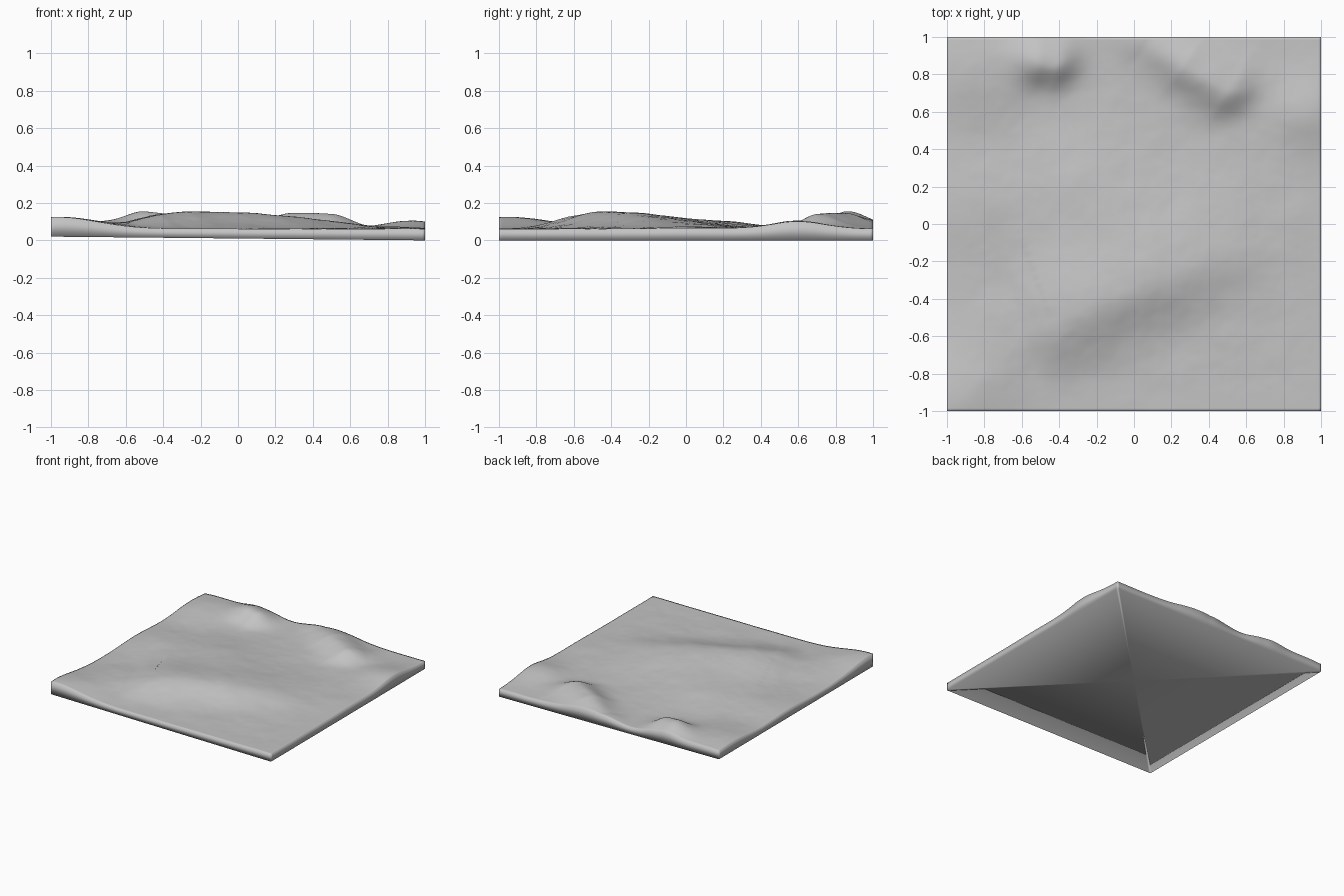
import bpy
import bmesh
import math
from mathutils import Vector, noise

old = bpy.data.objects.get("Cube")
if old:
    bpy.data.objects.remove(old, do_unlink=True)

GROUND = 0.062
CELLS = 130
STEEP = Vector((0.5, -0.85)).normalized()  # side on which the hills fall away fastest

# Each hill: crest points (x, y, height above ground), gentle width, steep width
HILLS = [
    # long central ridge
    ([(-0.6, -0.58, 0.03), (-0.43, -0.53, 0.075), (-0.28, -0.46, 0.092),
      (0.05, -0.3, 0.085), (0.35, -0.2, 0.06), (0.72, -0.05, 0.012)], 0.4, 0.23),
    # back ridge
    ([(0.08, 0.98, 0.04), (0.27, 0.85, 0.085), (0.5, 0.71, 0.078)], 0.2, 0.115),
    # small steep knoll
    ([(-0.49, 0.86, 0.085), (-0.42, 0.85, 0.08)], 0.17, 0.1),
    # corner rises and low swells
    ([(-0.97, -0.96, 0.062)], 0.3, 0.3),
    ([(-0.85, 0.8, 0.042)], 0.32, 0.26),
    ([(0.93, 0.6, 0.043)], 0.2, 0.2),
    ([(-0.85, 0.1, 0.03), (-0.25, 0.2, 0.032)], 0.28, 0.28),
]


def nearest_on_crest(p, crest):
    """Closest crest point: returns offset from it and its height."""
    best = (p - Vector(crest[0][:2]), crest[0][2])
    for a, b in zip(crest, crest[1:]):
        start, run = Vector(a[:2]), Vector(b[:2]) - Vector(a[:2])
        t = min(1, max(0, (p - start).dot(run) / run.length_squared))
        off = p - start - run * t
        if off.length < best[0].length:
            best = (off, a[2] + (b[2] - a[2]) * t)
    return best


def height(x, y):
    p = Vector((x, y))
    z = GROUND
    for crest, gentle, steep in HILLS:
        off, h = nearest_on_crest(p, crest)
        d = off.length
        side = 0.5 + 0.5 * off.dot(STEEP) / d if d > 1e-6 else 0.5
        width = gentle + (steep - gentle) * side
        z += h * math.exp(-(d / width) ** 2)
    # fine weathering, fading out at the rim
    rim = min(1, 6 * (1 - max(abs(x), abs(y))))
    rough = noise.fractal(Vector((x * 4, y * 4, 3)), 1.0, 2.0, 4)
    return z + 0.004 * rough * (0.2 + 0.8 * rim)


# Terrain surface
bm = bmesh.new()
bmesh.ops.create_grid(bm, x_segments=CELLS, y_segments=CELLS, size=1)
for v in bm.verts:
    v.co.z = height(v.co.x, v.co.y)

# Side walls down to the slightly tilted underside
rim_edges = [e for e in bm.edges if e.is_boundary]
wall = bmesh.ops.extrude_edge_only(bm, edges=rim_edges)["geom"]
for v in wall:
    if isinstance(v, bmesh.types.BMVert):
        v.co.z = 0.01 * (1 - v.co.x)

# Underside as a fan around its centre
base_edges = [e for e in bm.edges if e.is_boundary]
base = bmesh.ops.edgeloop_fill(bm, edges=base_edges)["faces"]
bmesh.ops.poke(bm, faces=base)
bmesh.ops.recalc_face_normals(bm, faces=bm.faces)
for f in bm.faces:
    f.smooth = True

mesh = bpy.data.meshes.new("terrain_slab")
bm.to_mesh(mesh)
bm.free()
terrain = bpy.data.objects.new("terrain_slab", mesh)
bpy.context.collection.objects.link(terrain)

# Plain stone grey
stone = bpy.data.materials.new("stone_grey")
stone.use_nodes = True
grey = (0.55, 0.55, 0.55, 1)
stone.diffuse_color = grey
stone.node_tree.nodes["Principled BSDF"].inputs["Base Color"].default_value = grey
mesh.materials.append(stone)
